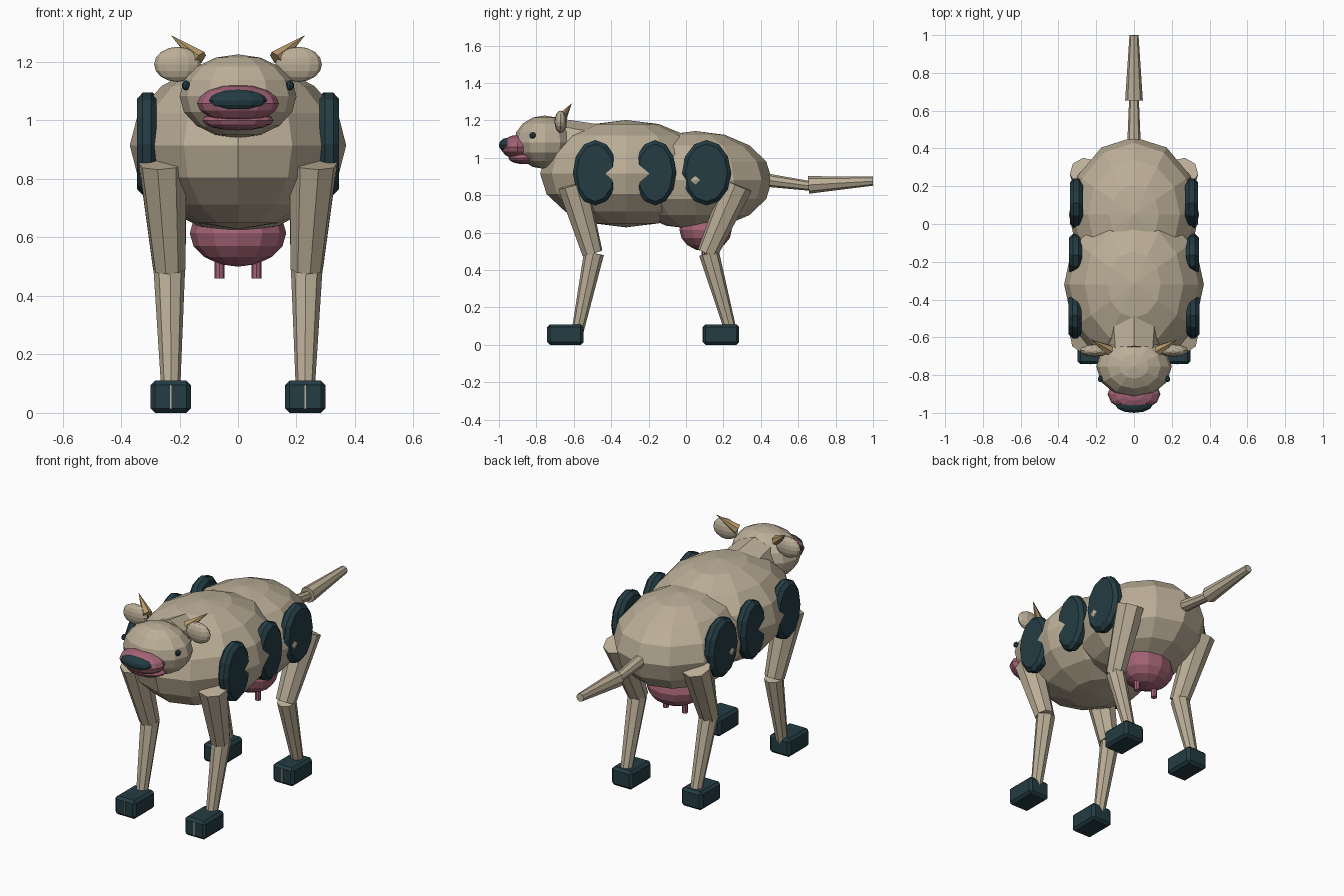
import bpy, bmesh
from mathutils import Vector, Matrix

if "Cube" in bpy.data.objects:
    bpy.data.objects.remove(bpy.data.objects["Cube"])


def material(name, rgb):
    m = bpy.data.materials.new(name)
    m.diffuse_color = (*rgb, 1)
    m.use_nodes = True
    m.node_tree.nodes["Principled BSDF"].inputs["Base Color"].default_value = m.diffuse_color
    return m


HIDE = material("beige_hide", (0.50, 0.425, 0.31))
DARK = material("dark_teal", (0.017, 0.045, 0.057))
PINK = material("pink_skin", (0.37, 0.125, 0.18))
HORN = material("horn_tan", (0.47, 0.32, 0.15))


def finish(bm, name, mat):
    bmesh.ops.recalc_face_normals(bm, faces=bm.faces)
    me = bpy.data.meshes.new(name)
    bm.to_mesh(me)
    bm.free()
    me.materials.append(mat)
    ob = bpy.data.objects.new(name, me)
    bpy.context.collection.objects.link(ob)
    return ob


def ball(name, mat, loc, radii, seg=12, rings=8):
    bm = bmesh.new()
    bmesh.ops.create_uvsphere(bm, u_segments=seg, v_segments=rings, radius=1)
    bmesh.ops.transform(bm, matrix=Matrix.Translation(loc) @ Matrix.Diagonal((*radii, 1)), verts=bm.verts)
    return finish(bm, name, mat)


def limb(name, mat, a, b, ra, rb, seg=8):
    """Tapered prism running from point a to point b."""
    a, b = Vector(a), Vector(b)
    bm = bmesh.new()
    bmesh.ops.create_cone(bm, cap_ends=True, segments=seg, radius1=ra, radius2=rb, depth=(b - a).length)
    rot = (b - a).to_track_quat('Z', 'Y').to_matrix().to_4x4()
    bmesh.ops.transform(bm, matrix=Matrix.Translation((a + b) / 2) @ rot, verts=bm.verts)
    return finish(bm, name, mat)


def box(name, mat, loc, size, bevel=0):
    bm = bmesh.new()
    bmesh.ops.create_cube(bm, size=1)
    bmesh.ops.transform(bm, matrix=Matrix.Translation(loc) @ Matrix.Diagonal((*size, 1)), verts=bm.verts)
    if bevel:
        bmesh.ops.bevel(bm, geom=bm.edges[:], offset=bevel, segments=1, affect='EDGES')
    return finish(bm, name, mat)


def patch(name, loc, ry, rz):
    """Flat rounded disc facing sideways, partly sunk in the flank."""
    bm = bmesh.new()
    bmesh.ops.create_cone(bm, cap_ends=True, segments=12, radius1=1, radius2=1, depth=2)
    bmesh.ops.rotate(bm, matrix=Matrix.Rotation(1.5707963, 3, 'Y'), verts=bm.verts)
    bmesh.ops.transform(bm, matrix=Matrix.Translation(loc) @ Matrix.Diagonal((0.034, ry, rz, 1)), verts=bm.verts)
    rims = [e for e in bm.edges if abs(e.verts[0].co.x - e.verts[1].co.x) < 1e-5]
    bmesh.ops.bevel(bm, geom=rims, offset=0.02, segments=1, affect='EDGES')
    return finish(bm, name, DARK)


# Body, neck and head
ball("chest", HIDE, (0, -0.32, 0.915), (0.37, 0.46, 0.287))
ball("rump", HIDE, (0, 0.05, 0.88), (0.345, 0.41, 0.263))
limb("neck", HIDE, (0, -0.48, 1.02), (0, -0.68, 1.07), 0.16, 0.14)
ball("head", HIDE, (0, -0.755, 1.083), (0.2, 0.165, 0.143))

# Muzzle
ball("muzzle", PINK, (0, -0.9, 1.058), (0.14, 0.09, 0.064))
ball("lower_jaw", PINK, (0, -0.865, 1.0), (0.122, 0.085, 0.034))
ball("nose", DARK, (0, -0.955, 1.068), (0.1, 0.045, 0.038))

# Tail
limb("tail_base", HIDE, (0, 0.42, 0.882), (0, 0.66, 0.85), 0.036, 0.026)
limb("tail_end", HIDE, (0, 0.655, 0.855), (0, 1.0, 0.875), 0.047, 0.024)

# Udder
ball("udder", PINK, (0, 0.105, 0.615), (0.165, 0.14, 0.115))

for side, s in (("right", 1), ("left", -1)):
    # Face details
    ball(f"{side}_ear", HIDE, (s * 0.207, -0.67, 1.192), (0.08, 0.033, 0.06))
    ball(f"{side}_eye", DARK, (s * 0.178, -0.82, 1.12), (0.014, 0.017, 0.017), 8, 6)
    limb(f"{side}_horn", HORN, (s * 0.13, -0.668, 1.21), (s * 0.23, -0.61, 1.292), 0.03, 0.0, 6)
    limb(f"{side}_teat", PINK, (s * 0.063, 0.1, 0.56), (s * 0.063, 0.1, 0.46), 0.017, 0.017)

    # Flank patches
    patch(f"{side}_front_patch", (s * 0.312, -0.485, 0.92), 0.12, 0.175)
    patch(f"{side}_middle_patch", (s * 0.309, -0.165, 0.92), 0.113, 0.175)
    patch(f"{side}_rear_patch", (s * 0.305, 0.11, 0.92), 0.132, 0.175)

    # Legs: hip, knee and ankle positions along y, with hoof centre
    for end, hip, knee, ankle, hoof in (("front", -0.605, -0.5, -0.58, -0.645),
                                        ("rear", 0.275, 0.115, 0.24, 0.187)):
        tag = f"{side}_{end}"
        limb(tag + "_upper_leg", HIDE, (s * 0.258, hip, 0.855), (s * 0.235, knee, 0.49), 0.083, 0.056)
        limb(tag + "_lower_leg", HIDE, (s * 0.235, knee + 0.008, 0.49), (s * 0.23, ankle, 0.07), 0.054, 0.032)
        box(tag + "_hoof", DARK, (s * 0.23, hoof, 0.055), (0.138, 0.194, 0.11), 0.015)
        box(tag + "_hoof_slit", HIDE, (s * 0.23, hoof - 0.097, 0.055), (0.006, 0.004, 0.082))
